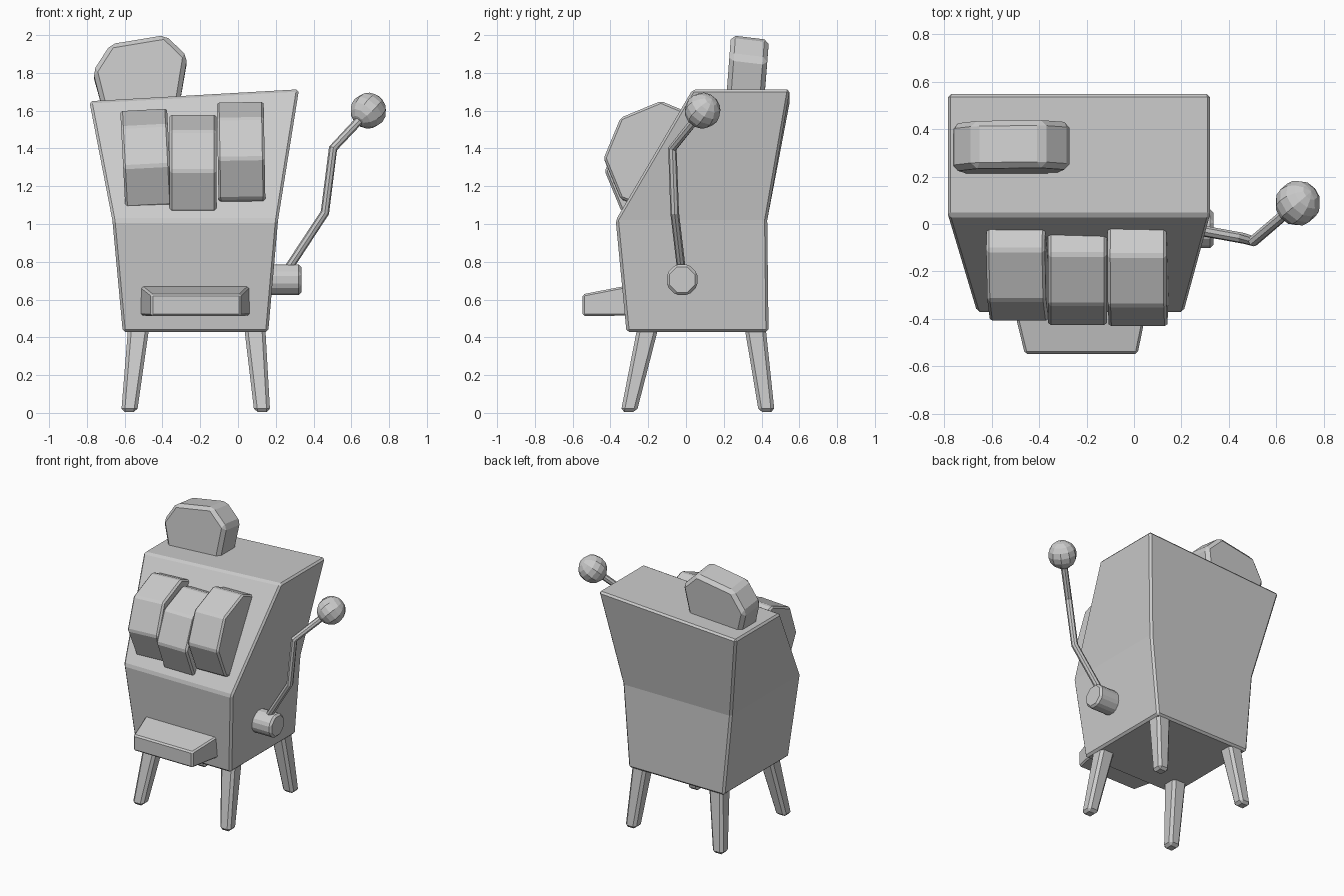
import bpy, bmesh
from math import sin, cos, pi, radians
from mathutils import Vector, Matrix

if "Cube" in bpy.data.objects:
    bpy.data.objects.remove(bpy.data.objects["Cube"])


def loft(name, rings, bevel=0.0, matrix=None):
    """Closed solid through a list of equal-length point rings."""
    bm = bmesh.new()
    vs = [[bm.verts.new(p) for p in r] for r in rings]
    n = len(rings[0])
    bm.faces.new(vs[0])
    bm.faces.new(vs[-1])
    for a, b in zip(vs, vs[1:]):
        for i in range(n):
            j = (i + 1) % n
            bm.faces.new((a[i], a[j], b[j], b[i]))
    bmesh.ops.recalc_face_normals(bm, faces=bm.faces)
    me = bpy.data.meshes.new(name)
    bm.to_mesh(me)
    bm.free()
    ob = bpy.data.objects.new(name, me)
    bpy.context.collection.objects.link(ob)
    if matrix:
        ob.matrix_world = matrix
    if bevel:
        m = ob.modifiers.new("Bevel", "BEVEL")
        m.width, m.segments = bevel, 1
        m.limit_method, m.angle_limit = "ANGLE", radians(25)
    return ob


def rect(x0, x1, y0, y1, z):
    return [(x0, y0, z), (x1, y0, z), (x1, y1, z), (x0, y1, z)]


def drum(name, centre, radius, half, tilt=0, bevel=0.0, phase=0.0):
    """Eight-sided drum with its axis along x."""
    rings = [[(x, radius * cos(phase + i * pi / 4), radius * sin(phase + i * pi / 4))
              for i in range(8)] for x in (-half, half)]
    mat = Matrix.Translation(centre) @ Matrix.Rotation(radians(tilt), 4, "Y")
    return loft(name, rings, bevel, mat)


# Cabinet: flared box with a sloping upper front and a crooked top
loft("cabinet", [
    rect(-0.61, 0.16, -0.315, 0.437, 0.428),
    rect(-0.665, 0.212, -0.372, 0.43, 1.02),
    [(-0.787, 0.035, 1.65), (0.323, 0.035, 1.713), (0.323, 0.55, 1.713), (-0.787, 0.55, 1.65)],
], 0.014)

# Three reels poking out of the sloping front
for side, c, tilt in (("left", (-0.484, -0.11, 1.307), -3),
                      ("middle", (-0.238, -0.128, 1.28), 0),
                      ("right", (0.017, -0.133, 1.347), -1)):
    drum(side + "_reel", c, 0.302, 0.124, tilt, 0.012)

# Sign on top, leaning slightly back
sign = [(-0.715, 1.60), (-0.768, 1.81), (-0.675, 1.955), (-0.385, 2.003), (-0.268, 1.89), (-0.315, 1.60)]
loft("top_sign", [[(x, y + 0.075 * (z - 1.65), z - 0.12 * (y - 0.21) * (z > 1.7)) for x, z in sign]
                  for y in (0.212, 0.413)], 0.024)

# Coin tray
loft("coin_tray", [
    [(-0.525, -0.28, 0.515), (0.07, -0.28, 0.515), (0.07, -0.28, 0.68), (-0.525, -0.28, 0.68)],
    [(-0.46, -0.547, 0.513), (0.015, -0.547, 0.513), (0.015, -0.547, 0.628), (-0.46, -0.547, 0.628)],
], 0.01)

# Splayed, tapered legs
for name, tx, bx, ty, by in (("front_left_leg", -0.525, -0.576, -0.20, -0.303),
                             ("front_right_leg", 0.088, 0.128, -0.20, -0.303),
                             ("back_left_leg", -0.525, -0.576, 0.365, 0.427),
                             ("back_right_leg", 0.088, 0.128, 0.365, 0.427)):
    loft(name, [rect(bx - 0.042, bx + 0.042, by - 0.042, by + 0.042, 0.005),
                rect(tx - 0.056, tx + 0.056, ty - 0.056, ty + 0.056, 0.46)], 0.018)

# Lever hub
drum("lever_hub", (0.235, -0.02, 0.705), 0.088, 0.1, 0, 0.014, pi / 8)

# Bent lever arm
path = [Vector(p) for p in ((0.25, -0.022, 0.74), (0.46, -0.06, 1.06),
                            (0.503, -0.072, 1.40), (0.69, 0.088, 1.60))]
rings = []
for i, p in enumerate(path):
    d = (path[min(i + 1, 3)] - path[max(i - 1, 0)]).normalized()
    u = d.cross(Vector((0, 1, 0))).normalized()
    v = d.cross(u)
    rings.append([p + 0.023 * (u * cos(k * pi / 4) + v * sin(k * pi / 4)) for k in range(8)])
loft("lever_arm", rings)

# Lever knob
bpy.ops.mesh.primitive_uv_sphere_add(segments=10, ring_count=8, radius=0.096, location=(0.69, 0.088, 1.60))
knob = bpy.context.object
knob.name = "lever_knob"
knob.rotation_euler = (path[3] - path[2]).to_track_quat("Z", "Y").to_euler()
